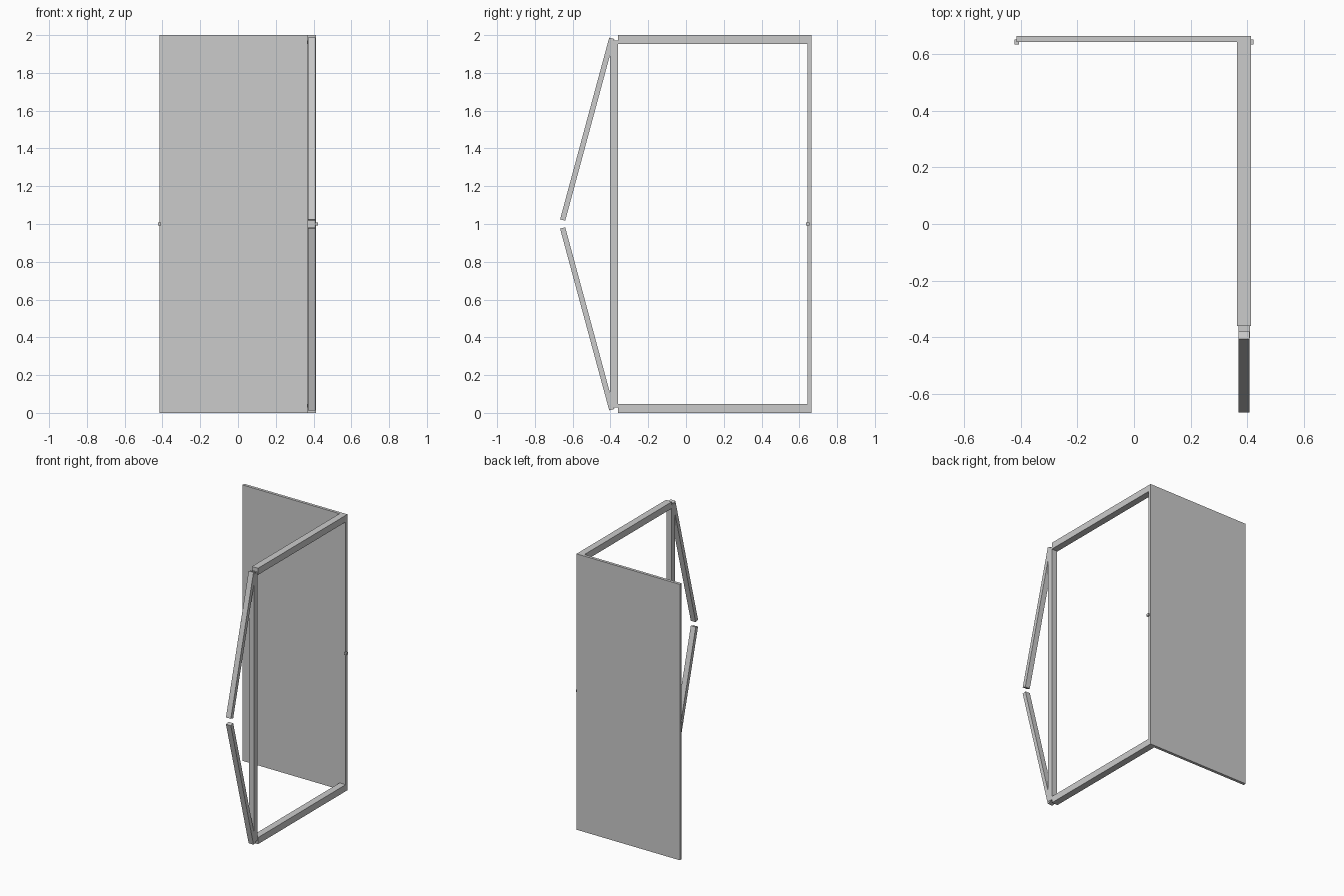
import bpy, bmesh
from mathutils import Vector, Matrix

if "Cube" in bpy.data.objects:
    bpy.data.objects.remove(bpy.data.objects["Cube"])


def box(name, lo, hi):
    """Axis-aligned box between two corners."""
    lo, hi = Vector(lo), Vector(hi)
    bm = bmesh.new()
    bmesh.ops.create_cube(bm, size=1)
    bmesh.ops.scale(bm, vec=hi - lo, verts=bm.verts)
    bmesh.ops.translate(bm, vec=(lo + hi) / 2, verts=bm.verts)
    return finish(name, bm)


def strut(name, a, b, x_width, thickness):
    """Square-ended bar running from a to b in the side plane."""
    a, b = Vector(a), Vector(b)
    d = (b - a).normalized()
    x = Vector((1, 0, 0))
    rot = Matrix((x, d.cross(x), d)).transposed().to_4x4()
    bm = bmesh.new()
    bmesh.ops.create_cube(bm, size=1)
    bmesh.ops.scale(bm, vec=(x_width, thickness, (b - a).length), verts=bm.verts)
    bmesh.ops.transform(bm, matrix=Matrix.Translation((a + b) / 2) @ rot, verts=bm.verts)
    return finish(name, bm)


def finish(name, bm):
    mesh = bpy.data.meshes.new(name)
    bm.to_mesh(mesh)
    bm.free()
    obj = bpy.data.objects.new(name, mesh)
    bpy.context.collection.objects.link(obj)
    return obj


# Back panel
box("back_panel", (-0.415, 0.643, 0), (0.413, 0.664, 2))

# Side frame: top and bottom rails, front post
box("bottom_rail", (0.364, -0.36, 0), (0.413, 0.664, 0.048))
box("top_rail", (0.364, -0.36, 1.952), (0.413, 0.664, 2))
box("front_post", (0.369, -0.403, 0.028), (0.410, -0.360, 1.972))

# Folding struts, mirrored about mid height
for name, s in (("upper_strut", 1), ("lower_strut", -1)):
    strut(name, (0.3895, -0.393, 1 + s * 0.983), (0.3895, -0.653, 1 + s * 0.021), 0.039, 0.028)

# Small latch knobs on both edges of the panel
for name, s in (("left_knob", -1), ("right_knob", 1)):
    xs = sorted((s * 0.407, s * 0.423))
    box(name, (xs[0], 0.635, 0.991), (xs[1], 0.653, 1.009))
